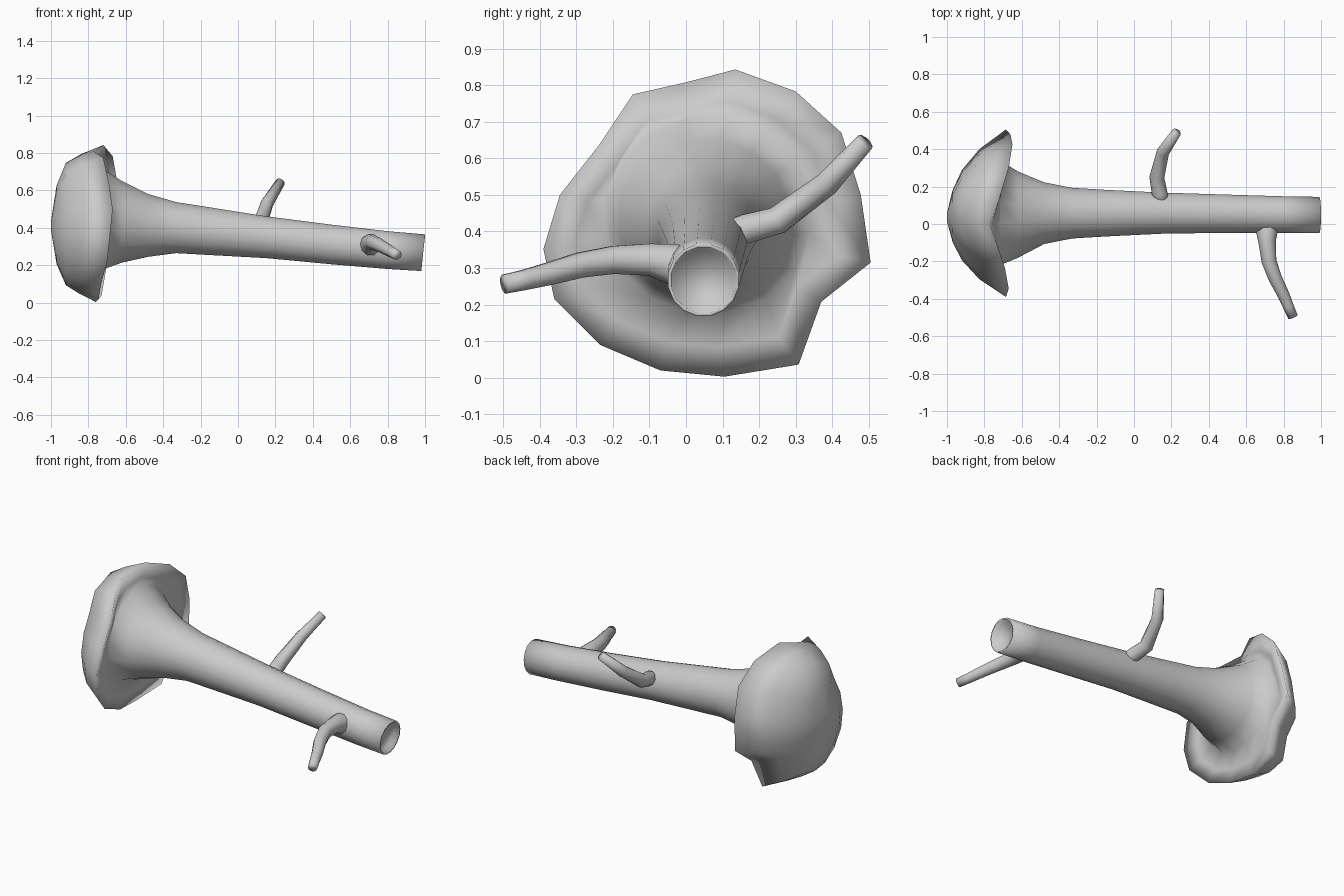
import bpy, bmesh
from math import sin, cos, pi
from mathutils import Vector

if "Cube" in bpy.data.objects:
    bpy.data.objects.remove(bpy.data.objects["Cube"])


def loft(name, rings, angle=180):
    """Skin a list of equal-length vertex rings, capping both ends."""
    bm = bmesh.new()
    loops = [[bm.verts.new(p) for p in ring] for ring in rings]
    n = len(loops[0])
    for a, b in zip(loops, loops[1:]):
        for i in range(n):
            j = (i + 1) % n
            bm.faces.new((a[i], a[j], b[j], b[i]))
    bm.faces.new(loops[0])
    bm.faces.new(loops[-1])
    bmesh.ops.recalc_face_normals(bm, faces=bm.faces)
    mesh = bpy.data.meshes.new(name)
    bm.to_mesh(mesh)
    bm.free()
    obj = bpy.data.objects.new(name, mesh)
    bpy.context.collection.objects.link(obj)
    bpy.context.view_layer.objects.active = obj
    obj.select_set(True)
    bpy.ops.object.shade_smooth_by_angle(angle=angle * pi / 180)
    obj.select_set(False)
    return obj


N = 16


def trunk_ring(x, y, z, ry, rz, tilt=0.0):
    angs = [(i + 0.5) * 2 * pi / N for i in range(N)]
    return [(x + tilt * sin(a), y + ry * cos(a), z + rz * sin(a)) for a in angs]


def branch(name, path, sides=10):
    """Tapered tube through (x, y, z, radius) points."""
    pts = [Vector(p[:3]) for p in path]
    rings = []
    for i, p in enumerate(pts):
        t = (pts[min(i + 1, len(pts) - 1)] - pts[max(i - 1, 0)]).normalized()
        u = t.cross(Vector((0, 0, 1))).normalized()
        v = u.cross(t)
        r = path[i][3]
        rings.append([p + r * (u * cos(k * 2 * pi / sides) + v * sin(k * 2 * pi / sides))
                      for k in range(sides)])
    return loft(name, rings)


# Ragged rim of the root plate, counter-clockwise from +y
rim = [(-.66, .478, .50), (-.65, .425, .67), (-.67, .30, .783), (-.72, .135, .843),
       (-.77, 0, .808), (-.72, -.145, .775), (-.69, -.235, .64), (-.67, -.345, .50),
       (-.685, -.39, .352), (-.70, -.36, .215), (-.735, -.235, .09), (-.745, -.07, .02),
       (-.76, .105, .003), (-.73, .308, .036), (-.70, .37, .208), (-.685, .505, .315)]


def dome_ring(x, fy, fz, wobble=0.0, cy=0.035, cz=0.41):
    return [(x + wobble * (p[0] + .7), cy + fy * (p[1] - cy), cz + fz * (p[2] - cz)) for p in rim]


# Trunk and root plate: domed back, rim, shallow valley, flare, log, recessed cut end
rings = [dome_ring(-1.0, .05, .06), dome_ring(-.97, .31, .5), dome_ring(-.92, .54, .78),
         dome_ring(-.83, .78, .89, wobble=.3), rim,
         dome_ring(-.72, .80, .80, wobble=.5),
         trunk_ring(-.715, .06, .445, .285, .27),
         trunk_ring(-.62, .05, .432, .235, .222),
         trunk_ring(-.48, .058, .413, .168, .171),
         trunk_ring(-.33, .058, .401, .138, .139),
         trunk_ring(-.15, .058, .382, .127, .13),
         trunk_ring(.15, .058, .350, .112, .114),
         trunk_ring(.5, .055, .311, .104, .108),
         trunk_ring(.8, .05, .281, .1, .103),
         trunk_ring(.99, .048, .267, .099, .1, .01),
         trunk_ring(.99, .048, .267, .090, .091, .01),
         trunk_ring(.96, .047, .269, .085, .086, .01)]
loft("trunk", rings)

# Side branches
branch("back_branch", [(.15, .10, .385, .04), (.137, .165, .408, .042), (.122, .25, .43, .04),
                       (.155, .385, .53, .034), (.227, .49, .645, .026)])
branch("front_branch", [(.71, .01, .295, .06), (.71, -.04, .312, .058), (.712, -.10, .323, .046),
                        (.722, -.20, .322, .04), (.755, -.29, .308, .036),
                        (.80, -.38, .283, .032), (.825, -.44, .268, .029),
                        (.85, -.497, .256, .027)])
